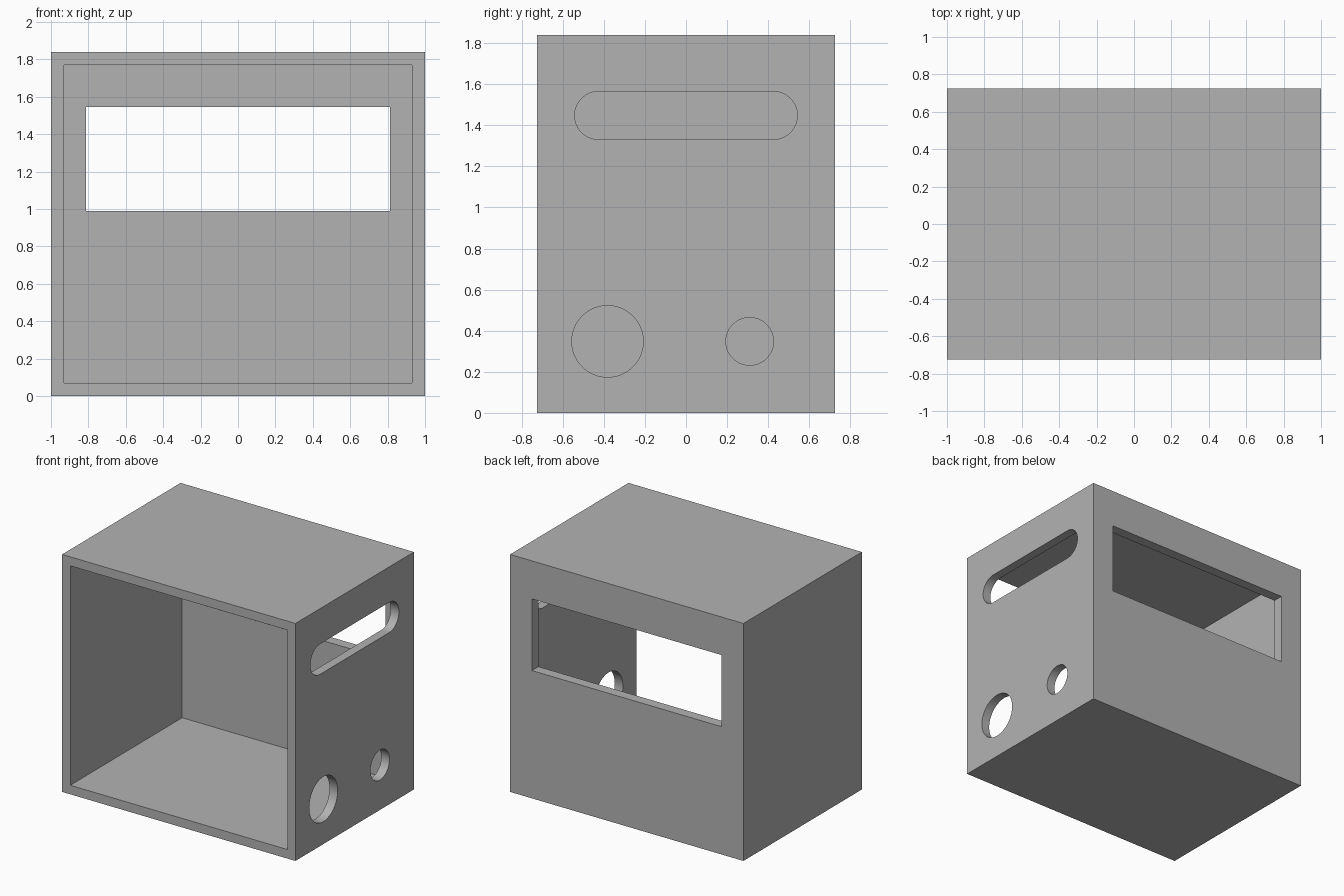
import bpy
import math

default = bpy.data.objects.get("Cube")
if default:
    bpy.data.objects.remove(default, do_unlink=True)

WIDTH, DEPTH, HEIGHT = 2.0, 1.45, 1.84
WALL, BACK = 0.07, 0.08

grey = bpy.data.materials.new("grey")
grey.use_nodes = True
colour = (0.45, 0.45, 0.45, 1)
grey.diffuse_color = colour
grey.node_tree.nodes["Principled BSDF"].inputs["Base Color"].default_value = colour


def box(name, x, y, z):
    """Box spanning the given (low, high) pairs."""
    spans = (x, y, z)
    bpy.ops.mesh.primitive_cube_add(size=1, location=[(a + b) / 2 for a, b in spans])
    obj = bpy.context.object
    obj.name = name
    obj.scale = [b - a for a, b in spans]
    bpy.ops.object.transform_apply(location=True, rotation=False, scale=True)
    obj.data.materials.append(grey)
    return obj


def side_cylinder(name, y, z, radius):
    """Cylinder along x, passing through the right-hand wall."""
    bpy.ops.mesh.primitive_cylinder_add(
        vertices=64, radius=radius, depth=0.3,
        location=(WIDTH / 2, y, z), rotation=(0, math.pi / 2, 0))
    obj = bpy.context.object
    obj.name = name
    obj.data.materials.append(grey)
    return obj


def combine(target, tool, operation):
    """Apply a boolean and discard the tool object."""
    mod = target.modifiers.new(operation.title(), "BOOLEAN")
    mod.operation = operation
    mod.solver = "EXACT"
    mod.object = tool
    bpy.context.view_layer.objects.active = target
    bpy.ops.object.modifier_apply(modifier=mod.name)
    bpy.data.objects.remove(tool, do_unlink=True)


# Outer case, open at the front
hw, hd = WIDTH / 2, DEPTH / 2
case = box("case", (-hw, hw), (-hd, hd), (0, HEIGHT))
combine(case, box("cavity", (WALL - hw, hw - WALL), (-hd - 0.2, hd - BACK),
                  (WALL, HEIGHT - WALL)), "DIFFERENCE")

# Rectangular window in the back wall
combine(case, box("back_window", (-0.813, 0.813), (hd - 0.2, hd + 0.2),
                  (0.99, 1.545)), "DIFFERENCE")

# Two round holes low in the side wall
for y, radius in ((-0.382, 0.174), (0.31, 0.116)):
    combine(case, side_cylinder("round_hole", y, 0.348, radius), "DIFFERENCE")

# Long rounded slot high in the side wall
SLOT_Z, SLOT_R, SLOT_HALF = 1.448, 0.117, 0.425
slot = box("slot", (hw - 0.15, hw + 0.15), (-SLOT_HALF, SLOT_HALF),
           (SLOT_Z - SLOT_R, SLOT_Z + SLOT_R))
for y in (-SLOT_HALF, SLOT_HALF):
    combine(slot, side_cylinder("slot_end", y, SLOT_Z, SLOT_R), "UNION")
combine(case, slot, "DIFFERENCE")

# Smooth the hole walls, keep the box edges crisp
case.data.materials.clear()
case.data.materials.append(grey)
for face in case.data.polygons:
    face.material_index = 0
bpy.ops.object.select_all(action="DESELECT")
case.select_set(True)
bpy.context.view_layer.objects.active = case
bpy.ops.object.shade_smooth_by_angle(angle=math.radians(30))
